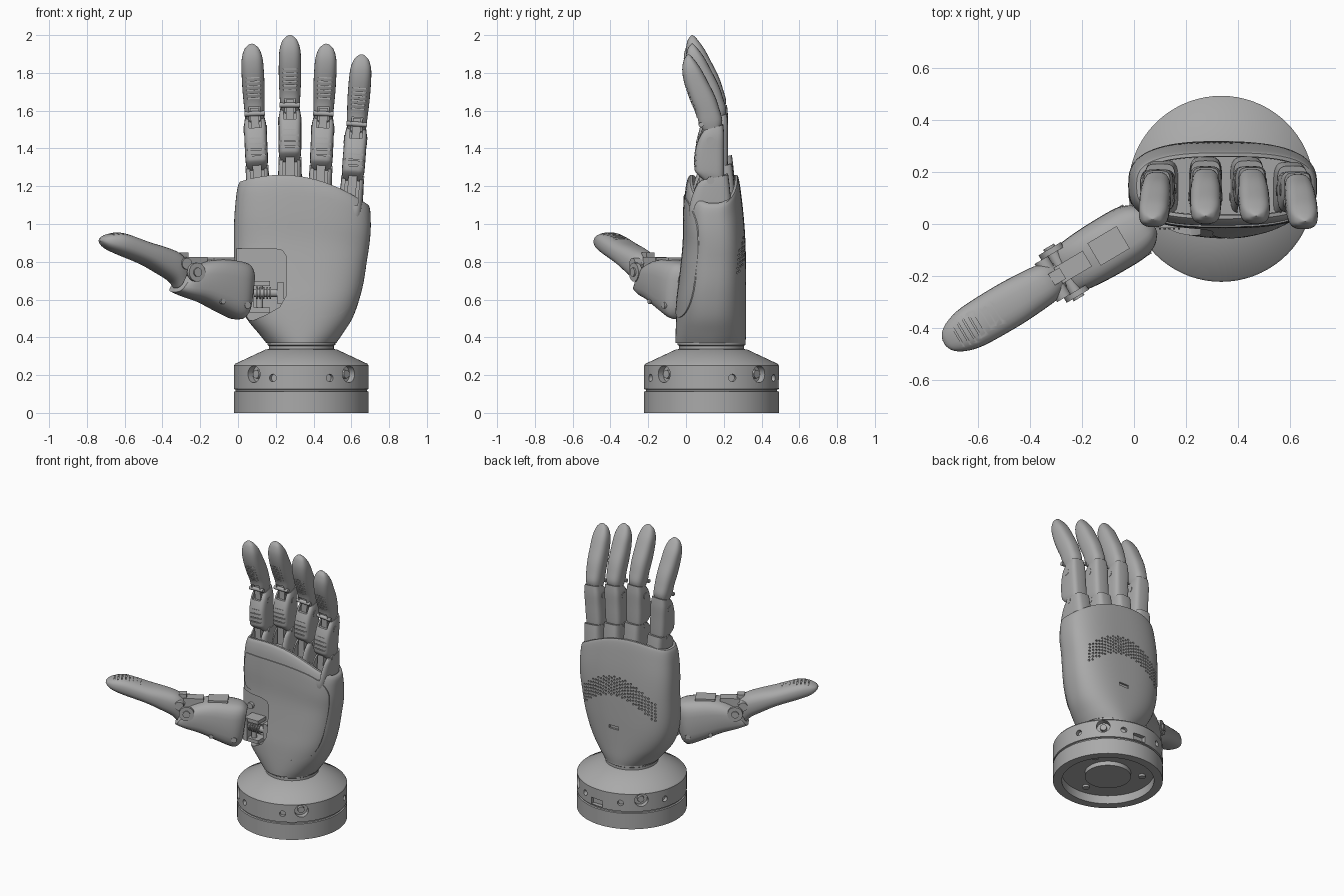
import bpy, bmesh, math
from mathutils import Matrix, Vector

if "Cube" in bpy.data.objects:
    bpy.data.objects.remove(bpy.data.objects["Cube"])

mat = bpy.data.materials.new("mid_grey")
mat.use_nodes = True
GREY = (0.40, 0.40, 0.40, 1)
mat.diffuse_color = GREY
mat.node_tree.nodes["Principled BSDF"].inputs["Base Color"].default_value = GREY


# ---------- helpers ----------
def finish(name, bm, M=None):
    bmesh.ops.recalc_face_normals(bm, faces=bm.faces)
    me = bpy.data.meshes.new(name)
    bm.to_mesh(me)
    bm.free()
    if M:
        me.transform(M)
    me.materials.append(mat)
    ob = bpy.data.objects.new(name, me)
    bpy.context.collection.objects.link(ob)
    return ob


def activate(ob):
    bpy.ops.object.select_all(action='DESELECT')
    ob.select_set(True)
    bpy.context.view_layer.objects.active = ob


def smooth(ob, deg=35):
    activate(ob)
    bpy.ops.object.shade_smooth_by_angle(angle=math.radians(deg))
    return ob


def boolean(ob, cutter, op='DIFFERENCE'):
    m = ob.modifiers.new("cut", 'BOOLEAN')
    m.operation, m.solver, m.object = op, 'EXACT', cutter
    activate(ob)
    bpy.ops.object.modifier_apply(modifier=m.name)
    bpy.data.objects.remove(cutter)


def spline(rows, k=4, closed=False):
    """Catmull-Rom through tuples of numbers."""
    n, out = len(rows), []
    for i in range(n if closed else n - 1):
        ids = [(i + j) % n if closed else min(max(i + j, 0), n - 1) for j in (-1, 0, 1, 2)]
        a, b, c, d = (rows[j] for j in ids)
        for s in range(k):
            t = s / k
            out.append(tuple(q + .5 * t * (r - p + t * (2*p - 5*q + 4*r - w + t * (3*(q - r) + w - p)))
                             for p, q, r, w in zip(a, b, c, d)))
    return out if closed else out + [rows[-1]]


def skin(name, rings, M=None):
    bm = bmesh.new()
    vs = [[bm.verts.new(p) for p in ring] for ring in rings]
    n = len(vs[0])
    for a, b in zip(vs, vs[1:]):
        for i in range(n):
            bm.faces.new((a[i], a[(i + 1) % n], b[(i + 1) % n], b[i]))
    bm.faces.new(vs[0])
    bm.faces.new(vs[-1])
    return finish(name, bm, M)


def power(v, n):
    return math.copysign(abs(v) ** (2 / n), v)


def digit(name, rows, n=3, M=None, seg=28):
    """Loft of rounded sections; row = front (y, z), back (y, z), width."""
    rings = []
    for y0, z0, y1, z1, w in spline(rows):
        ring = []
        for i in range(seg):
            a = 2 * math.pi * i / seg
            t = .5 + .5 * power(math.sin(a), n)
            ring.append((w / 2 * power(math.cos(a), n), y0 + (y1 - y0) * t, z0 + (z1 - z0) * t))
        rings.append(ring)
    return skin(name, rings, M)


def boxes(name, items, M=None):
    bm = bmesh.new()
    for c, s in items:
        bmesh.ops.create_cube(bm, size=1, matrix=Matrix.Translation(c) @ Matrix.Diagonal((*s, 1)))
    return finish(name, bm, M)


def rods(name, items, M=None, seg=20):
    """Cylinders: centre, axis, radius, length."""
    bm = bmesh.new()
    for c, ax, r, l in items:
        rot = Vector(ax).to_track_quat('Z', 'Y').to_matrix().to_4x4()
        bmesh.ops.create_cone(bm, cap_ends=True, segments=seg, radius1=r, radius2=r, depth=l,
                              matrix=Matrix.Translation(c) @ rot)
    return finish(name, bm, M)


def slab(name, outline, y0, y1):
    return skin(name, [[(x, y, z) for x, z in outline] for y in (y0, y1)])


# ---------- round base ----------
CX, CY, R = .335, .135, .357
prof = [(.001, .03), (.15, .03), (.15, .06), (.30, .06), (.30, 0), (R, 0), (R, .112), (.348, .115), (.348, .123),
        (R, .126), (R, .25), (.35, .26), (.19, .335), (.172, .338), (.172, .355), (.18, .36), (.18, .39), (.001, .39)]
base = skin("base", [[(CX + r * math.cos(a), CY + r * math.sin(a), z)
                      for a in (2 * math.pi * i / 72 for i in range(72))] for r, z in prof])


def radial(deg, z, r, rad, length):
    d = Vector((math.cos(math.radians(deg)), math.sin(math.radians(deg)), 0))
    return (Vector((CX, CY, z)) + d * r, d, rad, length)


ports = [radial(a, .205, R, .045, .08) for a in (45, 135, 225, 315)]
ports += [radial(a, .185, R, .02, .05) for a in (-115, -65, 18, 67, 113, 162)]
boolean(base, rods("base_hole_cutter", ports))
boolean(base, boxes("slot_cutter", [((CX + .03, CY + R, .155), (.09, .06, .045))]))
smooth(base, 30)
smooth(rods("base_bolts", [radial(a, .205, .325, .022, .03) for a in (45, 135, 225, 315)]))
smooth(rods("underside_screws", [((CX + .225 * math.cos(a), CY + .225 * math.sin(a), .055), (0, 0, 1), .022, .02)
                                 for a in (.5, 2.6, 4.7)]))

# ---------- palm ----------
# z, left x, right x, front y, back y, squareness
palm_rows = [(.37, .15, .52, -.055, .315, 2), (.42, .11, .555, -.055, .318, 2.2), (.50, .045, .605, -.052, .318, 2.4),
             (.60, .0, .642, -.045, .318, 2.6), (.72, -.02, .67, -.03, .318, 2.7), (.90, -.022, .692, -.012, .315, 2.8),
             (1.05, -.02, .702, -.010, .305, 2.9), (1.18, -.010, .702, -.004, .29, 2.9),
             (1.24, .0, .698, .008, .28, 2.9), (1.26, .01, .69, .02, .273, 2.9)]


def palm_ring(row, shrink=0, drop=0):
    z, x0, x1, y0, y1, n = row
    ring = []
    for i in range(72):
        a = 2 * math.pi * i / 72
        x = (x0 + x1) / 2 + ((x1 - x0) / 2 - shrink) * power(math.cos(a), n)
        y = (y0 + y1) / 2 + ((y1 - y0) / 2 - shrink) * power(math.sin(a), n)
        zz = z
        if z > .8:  # arched top edge, lower towards the little finger
            top = 1.26 - .75 * (x - .23) ** 2
            zz = .8 + (z - .8) * (top - .8) / .46
        ring.append((x, y, zz - drop))
    return ring


rings = [palm_ring(r) for r in spline(palm_rows)]
rings += [palm_ring(palm_rows[-1], .014), palm_ring(palm_rows[-1], .016, .05)]
palm = skin("palm", rings)

# grip pad following the palm surface
outline = spline([(.03, 1.11), (.07, 1.145), (.27, 1.155), (.48, 1.14), (.61, 1.10), (.675, 1.02), (.675, .89),
                  (.63, .65), (.56, .535), (.46, .505), (.36, .545), (.305, .65), (.30, .78), (.25, .865),
                  (.14, .895), (.05, .905), (.025, .96)], 4, True)
pad = palm.copy()
pad.data = palm.data.copy()
pad.name = "palm_pad"
bpy.context.collection.objects.link(pad)
pad.data.transform(Matrix.Translation((0, -.006, 0)))
boolean(pad, slab("pad_cutter", outline, -.3, .07), 'INTERSECT')
smooth(pad, 30)

# vent field and slot on the back of the hand
bpy.context.view_layer.update()
vents = []
for i in range(27):
    x = .05 + i * .0215
    for j in range(6):
        z = .99 - 1.7 * (x - .33) ** 2 - j * .023 - (i % 2) * .0115
        hit, loc, nor, _ = palm.ray_cast((x, 1, z), (0, -1, 0))
        if hit:
            vents.append((loc, nor, .007, .024))
boolean(palm, rods("vent_cutter", vents, seg=6))
boolean(palm, boxes("back_slot_cutter", [((.35, .32, .63), (.075, .03, .022))]))

# thumb recess in the front
recess = [(-.1, .87), (.19, .87), (.235, .86), (.255, .83), (.255, .62), (.22, .56), (.15, .52), (.08, .49), (-.1, .47)]
boolean(palm, slab("recess_cutter", recess, -.2, .075))
smooth(palm, 30)

# thumb root mechanism inside the recess
boxes("thumb_bracket", [((.115, .03, .685), (.11, .09, .025)), ((.115, .03, .545), (.11, .09, .025)),
                        ((.225, .03, .635), (.035, .09, .11)), ((.07, .02, .615), (.03, .08, .15))])
smooth(rods("thumb_drive", [((.13, .01, .635), (1, 0, 0), .022, .2), ((.115, .02, .615), (0, 0, 1), .018, .16)] +
            [((.10 + .018 * i, .01, .635), (1, 0, 0), .032, .008) for i in range(5)] +
            [((.055, .07, .75), (0, 1, 0), .022, .03)]))

# ---------- fingers: one set of parts, placed four times ----------
proximal = digit("finger_base", [(.06, 1.06, .24, 1.06, .12), (.035, 1.15, .255, 1.15, .126), (.04, 1.22, .258, 1.22, .127),
                                 (.07, 1.30, .25, 1.31, .122), (.10, 1.335, .243, 1.365, .115)], 4)
boolean(proximal, boxes("c", [((0, 0, 1.31), (.074, .25, .22))]))
middle = digit("finger_middle", [(.12, 1.33, .21, 1.31, .09), (.075, 1.37, .22, 1.35, .114), (.064, 1.40, .222, 1.40, .12),
                                 (.066, 1.48, .222, 1.49, .12), (.09, 1.56, .222, 1.57, .118),
                                 (.115, 1.60, .217, 1.63, .10)], 4)
boolean(middle, boxes("c", [((0, .03, 1.60), (.066, .18, .09))] +
                      [((0, .06, 1.41 + .03 * i), (.2, .025, .006)) for i in range(4)]))
distal = digit("fingertip", [(.12, 1.58, .20, 1.60, .085), (.085, 1.63, .212, 1.65, .104), (.07, 1.69, .197, 1.71, .112),
                             (.04, 1.76, .173, 1.78, .118), (.010, 1.85, .133, 1.86, .118), (.0, 1.92, .098, 1.925, .110),
                             (.008, 1.97, .066, 1.97, .08), (.022, 1.992, .046, 1.992, .04), (.03, 2.0, .036, 2.0, .012)], 2.7)
boolean(distal, boxes("c", [((0, .04, 1.615), (.06, .15, .10))] +
                      [((0, .075 - .4 * (z - 1.68), z), (.2, .014, .006))
                       for z in (1.71 + .022 * i for i in range(6))]))
link = boxes("finger_link", [((0, .125, 1.30), (.046, .07, .16)), ((0, .14, 1.60), (.044, .07, .12)),
                             ((0, .085, 1.215), (.06, .05, .04))])
pins = rods("finger_pins", [((0, .105, 1.195), (1, 0, 0), .016, .131), ((0, .15, 1.335), (1, 0, 0), .02, .122),
                            ((0, .15, 1.545), (1, 0, 0), .022, .124), ((0, .10, 1.63), (1, 0, 0), .013, .108)])
parts = [proximal, middle, distal, link, pins]
for p in parts:
    smooth(p)
places = {"middle": (.275, 0, 0, 0), "index": (.105, -.012, -.045, -.045),
          "ring": (.435, 0, -.045, .045), "little": (.60, -.02, -.10, .075)}
for finger, (x, dy, dz, tilt) in places.items():
    for p in parts:
        ob = p if finger == "middle" else p.copy()
        if ob is not p:
            bpy.context.collection.objects.link(ob)
        ob.name = finger + "_" + p.data.name
        ob.matrix_world = (Matrix.Translation((x, dy, 1.25 + dz)) @ Matrix.Rotation(tilt, 4, 'Y')
                           @ Matrix.Translation((0, 0, -1.25)))

# ---------- thumb: local y runs outwards along the thumb ----------
T = Matrix(((-.51, -.86, 0, .066), (.86, -.51, 0, .013), (0, 0, 1, 0), (0, 0, 0, 1)))
thumb_base = digit("thumb_base", [(.03, .54, .0, .76, .12), (.05, .51, .03, .79, .18), (.09, .495, .09, .805, .22),
                                  (.19, .535, .2, .815, .225), (.30, .585, .3, .80, .215), (.40, .615, .38, .765, .19),
                                  (.47, .64, .40, .73, .15)], 3.2, T)
smooth(thumb_base)
thumb_tip = digit("thumb_tip", [(.46, .66, .40, .80, .13), (.49, .695, .45, .848, .155), (.56, .735, .54, .88, .17),
                                (.66, .785, .637, .905, .178), (.80, .835, .79, .952, .17), (.875, .865, .86, .95, .135),
                                (.910, .89, .905, .935, .085), (.924, .91, .922, .922, .03)], 2.5, T)
boolean(thumb_tip, boxes("c", [((0, s, .952 - 1.6 * (s - .82) ** 2), (.2, .006, .016))
                               for s in (.69 + .025 * i for i in range(8))], T))
smooth(thumb_tip)
boxes("thumb_plates", [((0, .19, .812), (.10, .13, .02)), ((0, .35, .79), (.07, .13, .07)),
                       ((0, .42, .82), (.05, .05, .06))], T)
smooth(rods("thumb_hinge", [((s * .095, .39, .745), (1, 0, 0), .05, .022) for s in (-1, 1)] +
            [((0, .39, .745), (1, 0, 0), .024, .23), ((0, .44, .79), (1, 0, 0), .03, .17)], T))
smooth(rods("thumb_screws", [((0, .08, .57), (1, 0, 0), .018, .218), ((0, .23, .59), (1, 0, 0), .014, .215)], T))
